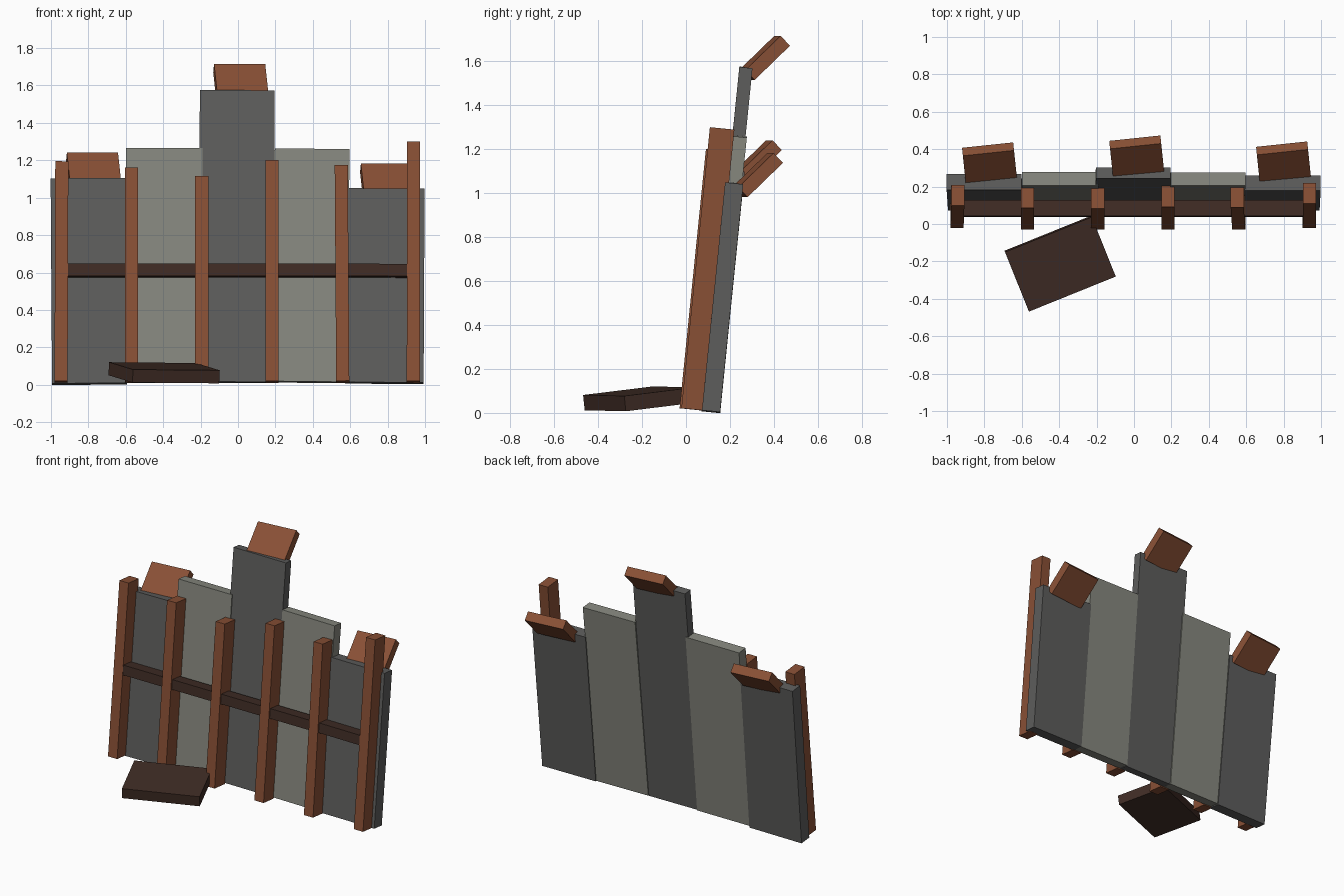
import bpy, bmesh
from math import radians, sin, cos, tan

if "Cube" in bpy.data.objects:
    bpy.data.objects.remove(bpy.data.objects["Cube"])

LEAN = radians(5.8)


def material(name, rgb):
    m = bpy.data.materials.new(name)
    m.diffuse_color = (*rgb, 1)
    m.use_nodes = True
    m.node_tree.nodes["Principled BSDF"].inputs["Base Color"].default_value = m.diffuse_color
    return m


WOOD = material("wood", (0.25, 0.08, 0.036))
DARK_WOOD = material("dark_wood", (0.05, 0.025, 0.018))
DARK_GREY = material("dark_grey", (0.11, 0.11, 0.107))
LIGHT_GREY = material("light_grey", (0.24, 0.245, 0.21))


def box(name, size, centre, rot, mat):
    me = bpy.data.meshes.new(name)
    bm = bmesh.new()
    bmesh.ops.create_cube(bm, size=1)
    bmesh.ops.scale(bm, vec=size, verts=bm.verts)
    bm.to_mesh(me)
    bm.free()
    me.materials.append(mat)
    ob = bpy.data.objects.new(name, me)
    ob.location = centre
    ob.rotation_euler = rot
    bpy.context.collection.objects.link(ob)
    return ob


def leaning(name, x, width, depth, y0, z0, z1, roll, mat):
    """Upright board leaning back; y0 is its mid depth at ground level."""
    z = (z0 + z1) / 2
    length = (z1 - z0 - depth * sin(LEAN)) / cos(LEAN)
    box(name, (width, depth, length), (x, y0 + z * tan(LEAN), z),
        (-LEAN, radians(roll), 0), mat)


# Wall panels: x, width, depth, bottom, top, roll, colour
panels = [
    (-0.798, 0.40, 0.085, 0.00, 1.105, -0.4, DARK_GREY),
    (-0.395, 0.41, 0.072, 0.01, 1.265, 0.0, LIGHT_GREY),
    (-0.008, 0.40, 0.060, 0.01, 1.575, 0.3, DARK_GREY),
    (0.390, 0.40, 0.072, 0.01, 1.262, 0.6, LIGHT_GREY),
    (0.790, 0.41, 0.083, 0.005, 1.050, 0.3, DARK_GREY),
]
for i, (x, w, d, z0, z1, roll, mat) in enumerate(panels):
    leaning(f"wall_panel_{i + 1}", x, w, d, 0.113, z0, z1, roll, mat)

# Front posts: x, top, roll, depth offset
posts = [
    (-0.944, 1.195, 0.2, 0.008), (-0.569, 1.162, 0, 0), (-0.194, 1.117, 0, 0),
    (0.181, 1.202, 0, 0), (0.556, 1.175, -0.4, 0), (0.938, 1.300, 0.1, 0.008),
]
for i, (x, top, roll, dy) in enumerate(posts):
    leaning(f"post_{i + 1}", x, 0.070, 0.112, 0.025 + dy, 0.01, top, roll, WOOD)

# Horizontal rail in two lengths
for i, (x0, x1, roll) in enumerate([(-0.94, 0.56, 0.0), (0.55, 0.92, 0.4)]):
    box(f"rail_{i + 1}", (x1 - x0, 0.085, 0.066), ((x0 + x1) / 2, 0.083, 0.61),
        (-LEAN, radians(roll), 0), DARK_WOOD)

# Tilted caps on the outer and centre panels
for i, c in enumerate([(-0.772, 0.320, 1.140), (0.015, 0.357, 1.615),
                       (0.800, 0.325, 1.082)]):
    box(f"cap_{i + 1}", (0.275, 0.225, 0.062), c,
        (radians(44), 0, radians(6)), WOOD)

# Fallen slab lying in front
box("fallen_slab", (0.50, 0.345, 0.07), (-0.395, -0.212, 0.064),
    (radians(6.5), radians(0.5), radians(22)), DARK_WOOD)
